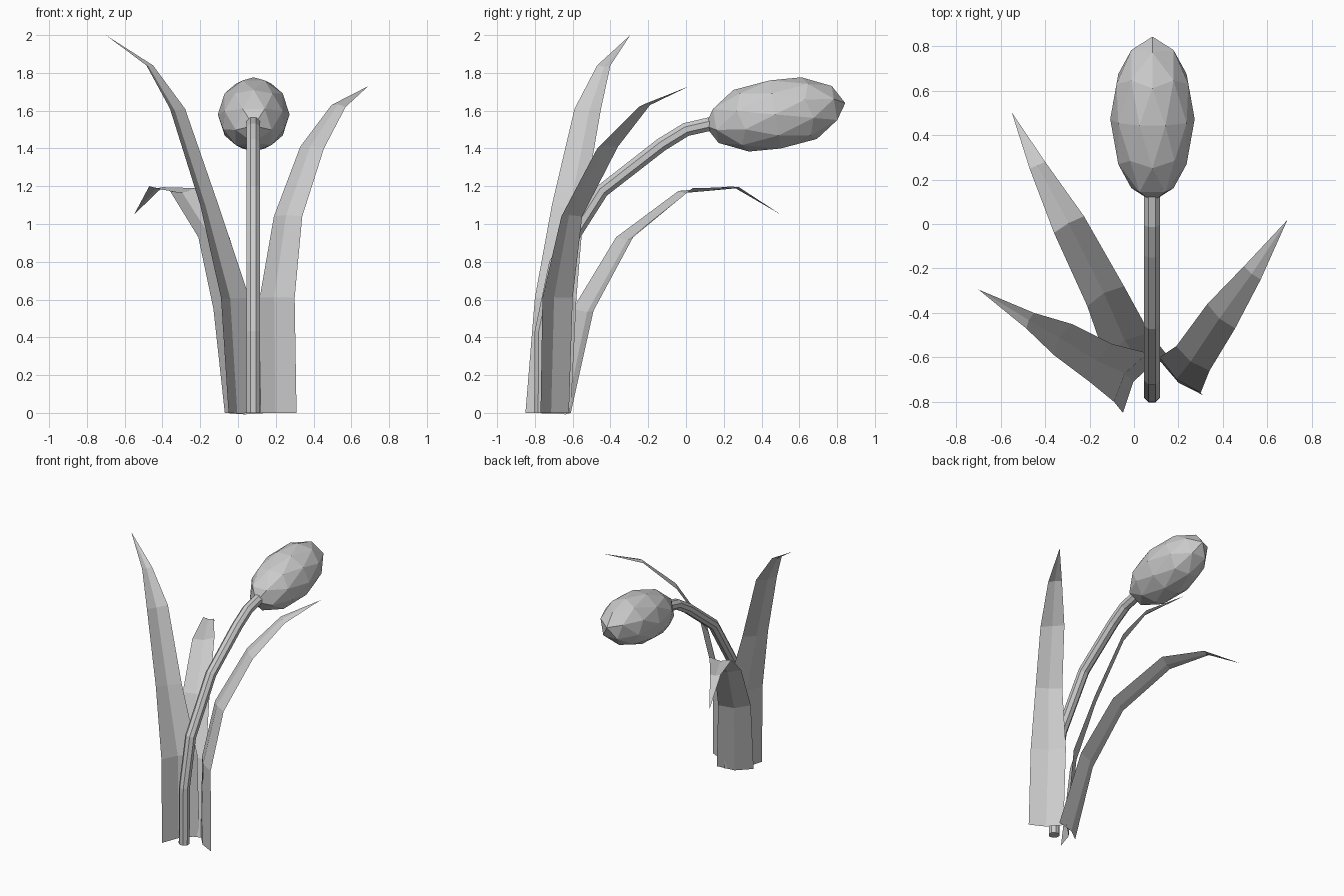
import bpy, bmesh, math
from mathutils import Vector, Matrix

cube = bpy.data.objects.get("Cube")
if cube:
    bpy.data.objects.remove(cube, do_unlink=True)

# One plain grey for the whole plant
grey = bpy.data.materials.new("plain_grey")
grey.use_nodes = True
colour = (0.6, 0.6, 0.6, 1)
grey.diffuse_color = colour
grey.node_tree.nodes["Principled BSDF"].inputs["Base Color"].default_value = colour


def add_object(name, bm):
    mesh = bpy.data.meshes.new(name)
    bm.to_mesh(mesh)
    bm.free()
    mesh.materials.append(grey)
    obj = bpy.data.objects.new(name, mesh)
    bpy.context.collection.objects.link(obj)
    return obj


def leaf(name, left, right, tip, fold):
    """Folded blade lofted between two edge paths, closing at a tip."""
    bm = bmesh.new()
    left, right, tip = [Vector(p) for p in left], [Vector(p) for p in right], Vector(tip)
    centres = [(a + b) / 2 for a, b in zip(left, right)] + [tip]
    rows = []
    for i, (a, b) in enumerate(zip(left, right)):
        along = centres[i + 1] - centres[max(i - 1, 0)]
        normal = (b - a).cross(along).normalized()
        depth = fold * (b - a).length
        rows.append([bm.verts.new(p) for p in (a, centres[i] - normal * depth, b)])
    for low, high in zip(rows, rows[1:]):
        for k in range(2):
            bm.faces.new((low[k], low[k + 1], high[k + 1], high[k]))
    end = bm.verts.new(tip)
    for k in range(2):
        bm.faces.new((rows[-1][k], rows[-1][k + 1], end))
    return add_object(name, bm)


def stem(name, path, x, radius, sides=8):
    """Faceted tube following a (y, z) path."""
    bm = bmesh.new()
    pts = [Vector((x, y, z)) for y, z in path]
    side = Vector((1, 0, 0))
    rings = []
    for i, p in enumerate(pts):
        before = (p - pts[i - 1]).normalized() if i else Vector((0, 0, 1))
        after = (pts[i + 1] - p).normalized() if i < len(pts) - 1 else before
        up = side.cross((before + after).normalized())
        ring = []
        for k in range(sides):
            t = math.tau * (k + 0.5) / sides
            ring.append(bm.verts.new(p + radius * (side * math.cos(t) + up * math.sin(t))))
        rings.append(ring)
    for low, high in zip(rings, rings[1:]):
        for k in range(sides):
            n = (k + 1) % sides
            bm.faces.new((low[k], low[n], high[n], high[k]))
    bm.faces.new(rings[0])
    bm.faces.new(rings[-1])
    bmesh.ops.recalc_face_normals(bm, faces=bm.faces)
    return add_object(name, bm)


# Stem, bending backwards into the bud
stem("flower_stem",
     [(-.768, 0), (-.765, .43), (-.69, .79), (-.445, 1.175),
      (-.13, 1.42), (0, 1.5), (.13, 1.53)], .081, .039)

# Faceted bud, tilted slightly upwards
tilt = math.radians(9.2)
s, c = math.sin(tilt), math.cos(tilt)
frame = Matrix(((0, 1, 0), (-s, 0, c), (c, 0, s))).to_4x4()
bm = bmesh.new()
bmesh.ops.create_icosphere(bm, subdivisions=2, radius=1)
bm.transform(Matrix.Translation((.083, .472, 1.58)) @ frame
             @ Matrix.Diagonal((.192, .19, .376, 1)))
add_object("flower_bud", bm)

# Three folded leaves
leaf("tall_leaf",
     [(-.05, -.85, 0), (-.09, -.8, .61), (-.2, -.71, 1.1), (-.36, -.59, 1.61), (-.485, -.47, 1.84)],
     [(.1, -.61, 0), (.06, -.58, .61), (-.1, -.54, 1.09), (-.28, -.45, 1.61), (-.45, -.4, 1.84)],
     (-.7, -.295, 2), .12)
leaf("side_leaf",
     [(.12, -.62, 0), (.115, -.6, .61), (.19, -.55, 1.04), (.33, -.36, 1.41), (.495, -.19, 1.63)],
     [(.31, -.77, 0), (.3, -.76, .61), (.34, -.66, 1.04), (.455, -.47, 1.4), (.57, -.25, 1.62)],
     (.69, .018, 1.73), -.1)
leaf("drooping_leaf",
     [(-.07, -.72, 0), (-.13, -.6, .55), (-.21, -.37, .93), (-.36, -.04, 1.175), (-.47, .25, 1.2)],
     [(.165, -.61, 0), (.07, -.49, .54), (-.045, -.28, .93), (-.225, .035, 1.19), (-.4, .28, 1.195)],
     (-.55, .502, 1.05), .12)
